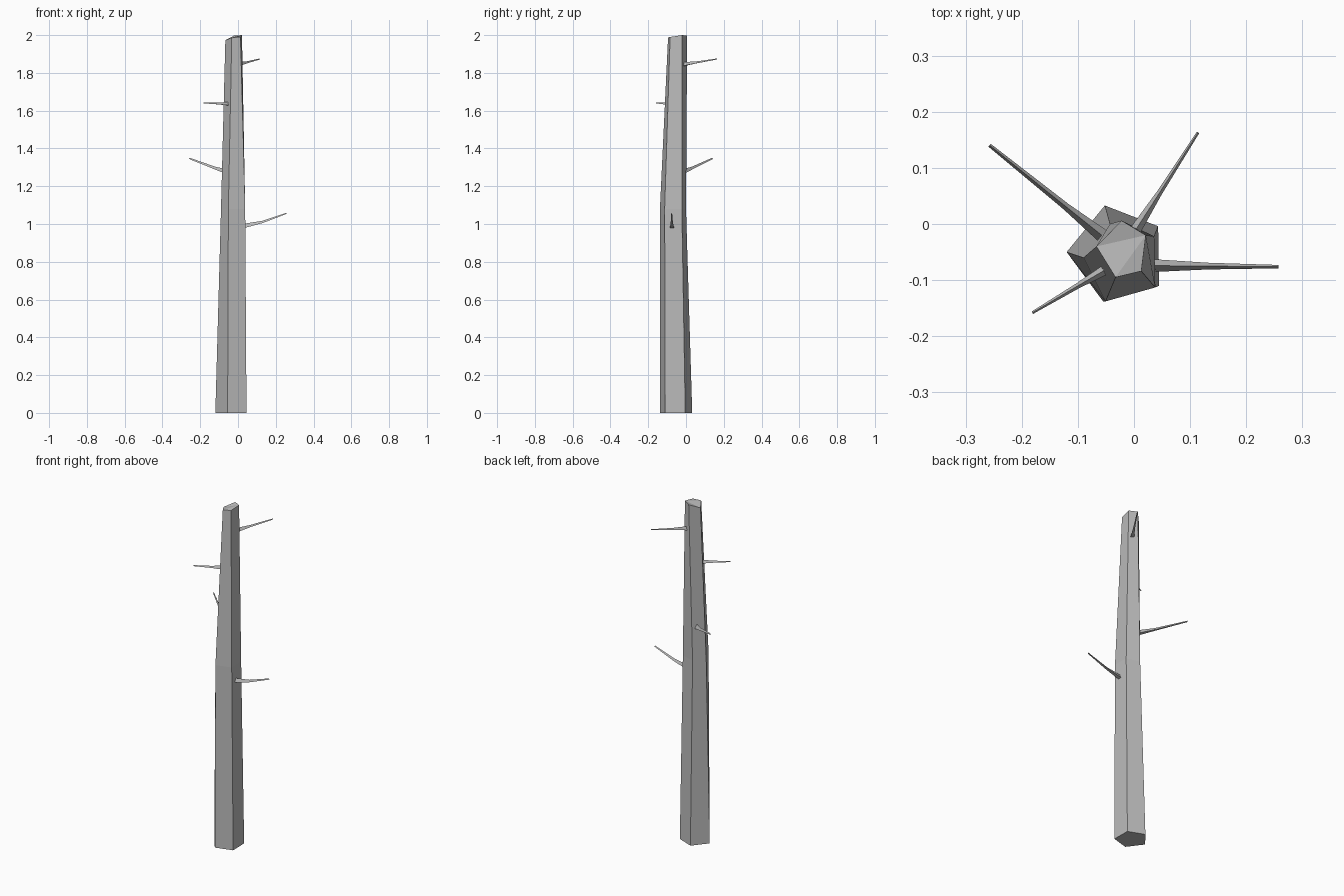
import bpy
from mathutils import Vector

cube = bpy.data.objects.get("Cube")
if cube:
    bpy.data.objects.remove(cube, do_unlink=True)

bark = bpy.data.materials.new("grey_bark")
bark.use_nodes = True
GREY = (0.5, 0.5, 0.5, 1)
bark.diffuse_color = GREY
bark.node_tree.nodes["Principled BSDF"].inputs["Base Color"].default_value = GREY


def loft(name, rings, top_faces=None):
    """Skin a list of equal rings (bottom first, counter-clockwise) and cap both ends."""
    n = len(rings[0])
    verts = [p for ring in rings for p in ring]
    faces = [tuple(reversed(range(n)))]
    for r in range(len(rings) - 1):
        for i in range(n):
            j = (i + 1) % n
            faces.append((r * n + i, r * n + j, r * n + n + j, r * n + n + i))
    last = (len(rings) - 1) * n
    for face in top_faces or [range(n)]:
        faces.append(tuple(last + i for i in face))
    mesh = bpy.data.meshes.new(name)
    mesh.from_pydata(verts, [], faces)
    mesh.materials.append(bark)
    obj = bpy.data.objects.new(name, mesh)
    bpy.context.collection.objects.link(obj)
    return obj


# Five-sided trunk: foot, bend and slanted broken top
foot = [(-.12, -.05, 0), (-.055, -.138, 0), (.045, -.11, 0), (.043, -.004, 0), (-.052, .033, 0)]
bend = [(-.09, -.06, 1.08), (-.051, -.138, 1.08), (.038, -.113, 1.08),
        (.036, -.022, 1.08), (-.043, 0, 1.08)]
top = [(-.067, -.04, 1.973), (-.033, -.095, 1.987), (.013, -.084, 1.99),
       (.021, -.02, 2), (-.022, .006, 1.997)]
loft("trunk", [foot, bend, top], [(0, 1, 3), (1, 2, 3), (0, 3, 4)])


# Thin three-sided twigs, flat underneath, slightly kinked and tapering
def twig(name, base, kink, tip, width):
    base, kink, tip = Vector(base), Vector(kink), Vector(tip)
    along = (tip - base).normalized()
    side = along.cross(Vector((0, 0, 1))).normalized()
    up = side.cross(along)
    rings = []
    for centre, w in ((base, width), (kink, width * .5), (tip, width * .25)):
        rings.append([centre + side * w / 2 - up * w * .4,
                      centre + up * w * .6,
                      centre - side * w / 2 - up * w * .4])
    loft(name, rings)


twig("lower_left_twig", (.02, -.074, .985), (.13, -.075, 1.01), (.257, -.076, 1.056), .024)
twig("back_right_twig", (-.045, -.03, 1.272), (-.12, .03, 1.295), (-.257, .14, 1.347), .026)
twig("front_right_twig", (-.04, -.075, 1.635), (-.1, -.11, 1.637), (-.181, -.158, 1.641), .02)
twig("back_left_twig", (.002, -.012, 1.845), (.045, .055, 1.855), (.114, .163, 1.873), .02)
